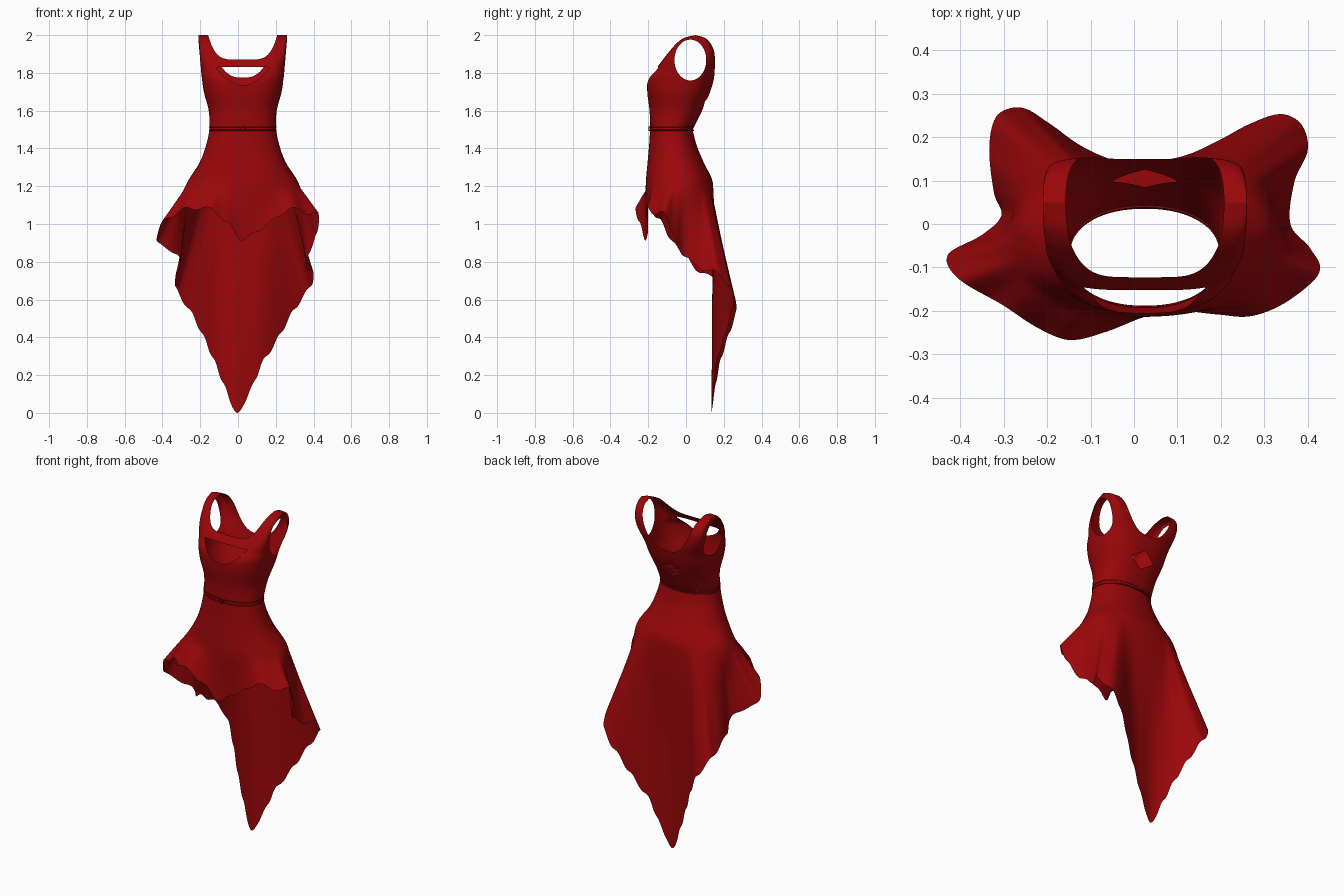
import bpy, bmesh, math
from mathutils import Vector

if "Cube" in bpy.data.objects:
    bpy.data.objects.remove(bpy.data.objects["Cube"])

CX = 0.025          # the torso sits slightly right of centre
COLS = 320

red = bpy.data.materials.new("red_cloth")
red.diffuse_color = (0.33, 0.002, 0.003, 1)
red.use_nodes = True
red.node_tree.nodes["Principled BSDF"].inputs["Base Color"].default_value = red.diffuse_color
dark = bpy.data.materials.new("dark_red_cord")
dark.diffuse_color = (0.2, 0.002, 0.003, 1)
dark.use_nodes = True
dark.node_tree.nodes["Principled BSDF"].inputs["Base Color"].default_value = dark.diffuse_color


def spline(pts, n, closed=False):
    """Chord-length cubic through points of any dimension, n samples."""
    P = [Vector(p) for p in pts]
    if closed:
        P = P[-2:] + P + P[:3]
    T = [0.0]
    for a, b in zip(P, P[1:]):
        T.append(T[-1] + max((b - a).length, 1e-5))
    last = len(P) - 1
    M = [(P[min(i + 1, last)] - P[max(i - 1, 0)]) / (T[min(i + 1, last)] - T[max(i - 1, 0)])
         for i in range(len(P))]
    lo, hi = (2, last - 2) if closed else (0, last)
    out, k = [], lo
    for s in range(n):
        t = T[lo] + (T[hi] - T[lo]) * s / (n if closed else n - 1)
        while k < hi - 1 and t > T[k + 1]:
            k += 1
        h = T[k + 1] - T[k]
        u = (t - T[k]) / h
        out.append(P[k] * (2*u**3 - 3*u*u + 1) + M[k] * (h * (u**3 - 2*u*u + u))
                   + P[k + 1] * (3*u*u - 2*u**3) + M[k + 1] * (h * (u**3 - u*u)))
    return out


def ring(a, z, yf, yb, rx, n=2.2):
    """Point on a rounded cross-section; angle 0 is the front, 90 degrees is +x."""
    s, c = math.sin(a), math.cos(a)
    r = (abs(s)**n + abs(c)**n) ** (-1 / n)
    return Vector((CX + rx * r * s, (yf + yb) / 2 - (yb - yf) / 2 * r * c, z))


def sheet(name, rows, cut=None):
    """Closed tube from rows of points, optionally trimmed where cut(co) > 0."""
    bm = bmesh.new()
    V = [[bm.verts.new(p) for p in r] for r in rows]
    n = len(rows[0])
    for a, b in zip(V, V[1:]):
        for i in range(n):
            bm.faces.new((a[i], a[(i + 1) % n], b[(i + 1) % n], b[i]))
    bmesh.ops.remove_doubles(bm, verts=bm.verts, dist=1e-4)
    if cut:
        val = {v: cut(v.co) for v in bm.verts}
        bmesh.ops.delete(bm, geom=[f for f in bm.faces if all(val[v] > 0 for v in f.verts)],
                         context='FACES')
        move = {}
        for v in bm.verts:      # slide rim vertices onto the exact cut line
            if val[v] > 0:
                near = [w for w in (e.other_vert(v) for e in v.link_edges) if val[w] <= 0]
                if not near:
                    near = [w for f in v.link_faces for w in f.verts if val[w] <= 0]
                hits = [w.co.lerp(v.co, -val[w] / (val[v] - val[w])) for w in near]
                if hits:
                    move[v] = sum(hits, Vector((0, 0, 0))) / len(hits)
        for v, p in move.items():
            v.co = p
    me = bpy.data.meshes.new(name)
    bm.to_mesh(me)
    bm.free()
    me.materials.append(red)
    me.shade_smooth()
    ob = bpy.data.objects.new(name, me)
    bpy.context.collection.objects.link(ob)
    return ob


# Bodice: z, front y, back y, half width, squareness / 100
body = spline([(1.50, -.19, .035, .175, .022), (1.60, -.193, .085, .18, .023),
               (1.70, -.205, .128, .206, .025), (1.77, -.2, .148, .216, .028),
               (1.82, -.16, .155, .222, .036), (1.88, -.115, .154, .228, .06),
               (1.92, -.083, .148, .23, .08), (1.96, -.047, .128, .233, .09),
               (1.985, -.01, .1, .234, .09), (2.0, .05, .05, .235, .09)], 150)
angles = [2 * math.pi * i / COLS for i in range(COLS)]
rows = [[ring(a, k[0], k[1], k[2], k[3], k[4] * 100) for a in angles] for k in body]


def openings(p):
    dx, z = abs(p.x - CX), p.z
    arm = 0.1 * (1 - ((p.y - .023) / .084)**2 - ((z - 1.868) / .108)**2) if dx > .12 else -1
    if p.y < (.03 if z < 1.95 else .05):
        neck = z - (1.87 + .13 * (dx / .183)**5)
        hole = min(1.83 - z, z - (1.735 + .085 * (dx / .135)**2))      # chest keyhole
    else:
        neck = z - (1.775 + .225 * (dx / .183)**2.8)
        hole = .05 * (1 - dx / .078 - abs(z - 1.645) / .047)           # back diamond
    return max(arm, neck, hole)


sheet("bodice", rows, openings)

# Skirt: folded high-low hem, front centre round the right side, back, left side
hem = spline([(.03, -.212, .915), (.1, -.2, .965), (.19, -.208, 1.02), (.27, -.212, 1.08),
              (.35, -.18, 1.06), (.425, -.115, 1.05), (.405, -.055, .91), (.36, 0, .82),
              (.37, .1, .76), (.4, .17, .735), (.385, .23, .67), (.34, .253, .61),
              (.27, .232, .5), (.2, .195, .375), (.13, .162, .265), (.065, .146, .12),
              (-.005, .135, .0), (-.07, .155, .14), (-.13, .185, .285), (-.2, .235, .44),
              (-.26, .268, .55), (-.315, .25, .63), (-.333, .18, .69), (-.322, .07, .75),
              (-.305, .02, .8), (-.35, -.025, .86), (-.428, -.07, .9), (-.405, -.125, 1.0),
              (-.3, -.188, 1.07), (-.22, -.24, 1.085), (-.15, -.267, 1.075),
              (-.07, -.25, 1.02)], 300, closed=True)
dist, cols = 0, []
for i, h in enumerate(hem):
    dist += (h - hem[i - 1]).length if i else 0
    a = math.atan2((h.x - CX) / .3, -(h.y + .05) / .19)
    p = h.copy()
    p.z = max(0, h.z + .011 * math.sin(2 * math.pi * dist / .15) * min(1, h.z * 5))
    low = ring(a, 1.21, -.213, .143, .298)
    cols.append(spline([ring(a, 1.5, -.19, .035, .175), ring(a, 1.42, -.195, .055, .193),
                        ring(a, 1.33, -.203, .092, .226), low, low.lerp(p, .5), p], 60))
sheet("skirt", list(zip(*cols))[::-1])


# Belt: two thin cords and a small knot in front
def cord(name, pts, closed, r):
    cu = bpy.data.curves.new(name, 'CURVE')
    cu.dimensions = '3D'
    cu.bevel_depth = r
    cu.bevel_resolution = 2
    sp = cu.splines.new('POLY')
    sp.points.add(len(pts) - 1)
    for q, p in zip(sp.points, pts):
        q.co = (*p, 1)
    sp.use_cyclic_u = closed
    cu.materials.append(dark)
    ob = bpy.data.objects.new(name, cu)
    bpy.context.collection.objects.link(ob)


for name, z in (("belt_lower_cord", 1.496), ("belt_upper_cord", 1.514)):
    cord(name, [ring(a, z, -.191, .04, .176) for a in angles[::4]], True, .003)
cord("belt_knot", [(CX + .012 * math.sin(t), -.195, 1.505 + .01 * math.cos(t))
                   for t in angles[::20]], True, .003)
